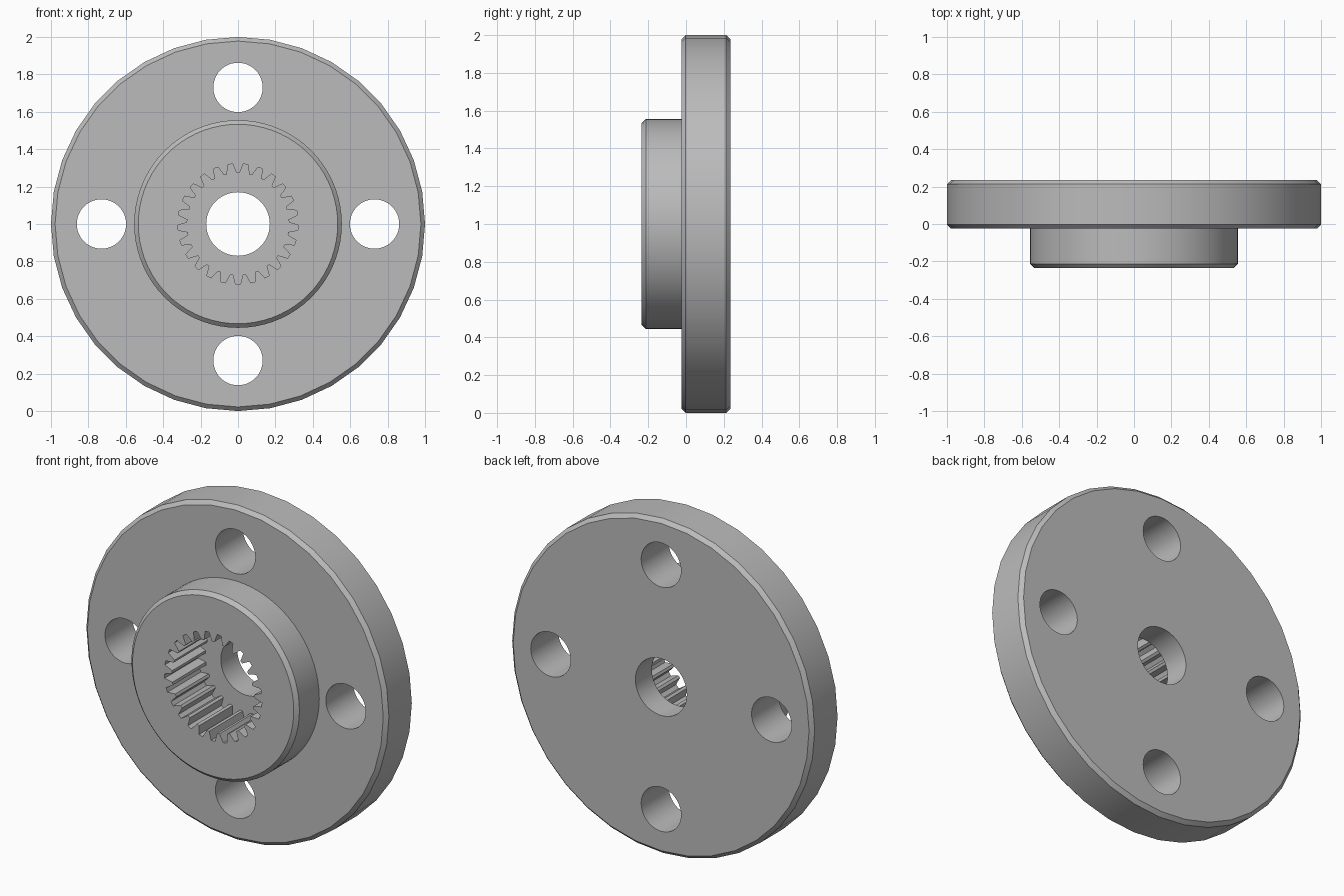
import bpy, bmesh
from math import sin, cos, pi

old = bpy.data.objects.get("Cube")
if old:
    bpy.data.objects.remove(old)

grey = bpy.data.materials.new("plain grey")
grey.use_nodes = True
colour = (0.5, 0.5, 0.5, 1)
grey.diffuse_color = colour
grey.node_tree.nodes["Principled BSDF"].inputs["Base Color"].default_value = colour


def circle(r, sides):
    return [(r * sin(2 * pi * i / sides), r * cos(2 * pi * i / sides)) for i in range(sides)]


def solid(name, sections, x=0, z=1):
    """Loft matching outlines [(y, outline)] along y and cap both ends."""
    bm = bmesh.new()
    rings = [[bm.verts.new((px + x, y, pz + z)) for px, pz in outline] for y, outline in sections]
    n = len(rings[0])
    for a, b in zip(rings, rings[1:]):
        for i in range(n):
            j = (i + 1) % n
            bm.faces.new((a[i], a[j], b[j], b[i]))
    bm.faces.new(rings[0])
    bm.faces.new(rings[-1])
    bmesh.ops.recalc_face_normals(bm, faces=bm.faces)
    mesh = bpy.data.meshes.new(name)
    bm.to_mesh(mesh)
    bm.free()
    mesh.materials.append(grey)
    obj = bpy.data.objects.new(name, mesh)
    bpy.context.collection.objects.link(obj)
    return obj


def turned(name, profile, sides, **place):
    return solid(name, [(y, circle(r, sides)) for r, y in profile], **place)


def combine(body, tool, operation):
    """Apply a boolean and discard the tool."""
    mod = body.modifiers.new("combine", "BOOLEAN")
    mod.operation, mod.object, mod.solver = operation, tool, "EXACT"
    tool.hide_render = True
    bpy.context.view_layer.objects.active = body
    bpy.ops.object.modifier_apply(modifier=mod.name)
    bpy.data.objects.remove(tool)


# Chamfered flange with a raised hub on its front
c = 0.022
back, face, front = 0.235, -0.025, -0.235
flange = turned("flange_with_hub",
                [(1 - c, face), (1, face + c), (1, back - c), (1 - c, back)], 36)
hub = turned("hub", [(0.555 - c, front), (0.555, front + c), (0.555, 0.05)], 72)
combine(flange, hub, "UNION")

# Four bolt holes and the central bore
for x, z, r in [(0.73, 1, 0.132), (-0.73, 1, 0.132), (0, 1.73, 0.132),
                (0, 0.27, 0.132), (0, 1, 0.17)]:
    combine(flange, turned("hole", [(r, -0.5), (r, 0.5)], 48, x=x, z=z), "DIFFERENCE")

# Toothed socket: inward teeth with narrow tips, one of them at the top
teeth, root, tip = 25, 0.322, 0.272
outline = []
for t in range(teeth):
    for r, f in [(tip, -0.12), (tip, 0.12), (root, 0.34), (root, 0.5), (root, 0.66)]:
        a = 2 * pi * (t + f) / teeth
        outline.append((r * sin(a), r * cos(a)))
combine(flange, solid("socket", [(-0.5, outline), (0.08, outline)]), "DIFFERENCE")

# Smooth curved walls, crisp edges
bpy.ops.object.select_all(action="DESELECT")
flange.select_set(True)
bpy.context.view_layer.objects.active = flange
bpy.ops.object.shade_smooth_by_angle(angle=pi / 7)
